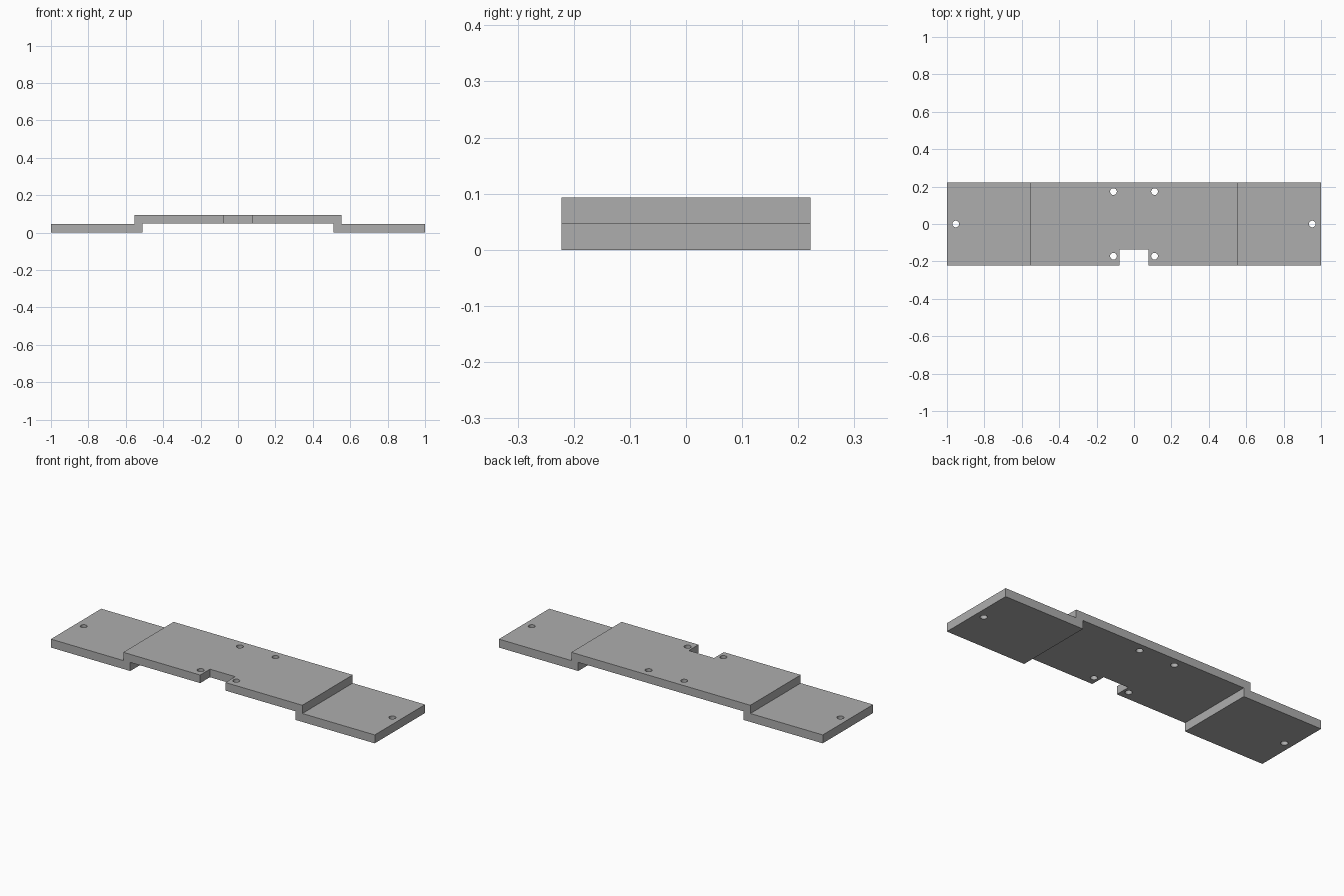
import bpy
import bmesh

cube = bpy.data.objects.get("Cube")
if cube:
    bpy.data.objects.remove(cube, do_unlink=True)

HALF_DEPTH = 0.222
HOLE_RADIUS = 0.018

metal = bpy.data.materials.new("plain_grey")
metal.use_nodes = True
grey = (0.42, 0.42, 0.42, 1)
metal.diffuse_color = grey
metal.node_tree.nodes["Principled BSDF"].inputs["Base Color"].default_value = grey


def finish(name, bm):
    bmesh.ops.recalc_face_normals(bm, faces=bm.faces[:])
    mesh = bpy.data.meshes.new(name)
    bm.to_mesh(mesh)
    bm.free()
    mesh.materials.append(metal)
    obj = bpy.data.objects.new(name, mesh)
    bpy.context.collection.objects.link(obj)
    return obj


# Stepped plate: half profile in x and z, mirrored and extruded along y
half = [(0.51, 0.048), (0.51, 0), (1, 0), (1, 0.047), (0.553, 0.047), (0.553, 0.093)]
profile = half + [(-x, z) for x, z in reversed(half)]
bm = bmesh.new()
face = bm.faces.new([bm.verts.new((x, -HALF_DEPTH, z)) for x, z in profile])
extruded = bmesh.ops.extrude_face_region(bm, geom=[face])["geom"]
moved = [v for v in extruded if isinstance(v, bmesh.types.BMVert)]
bmesh.ops.translate(bm, verts=moved, vec=(0, 2 * HALF_DEPTH, 0))
plate = finish("stepped_bracket_plate", bm)

# Cutters: front notch and six screw holes
bm = bmesh.new()
box = bmesh.ops.create_cube(bm, size=1)["verts"]
bmesh.ops.scale(bm, verts=box, vec=(0.156, 0.2, 0.4))
bmesh.ops.translate(bm, verts=box, vec=(0, -0.236, 0))
for side in (-1, 1):
    for x, y in ((0.11, 0.173), (0.11, -0.172), (0.953, 0)):
        pin = bmesh.ops.create_cone(bm, cap_ends=True, segments=32, radius1=HOLE_RADIUS,
                                    radius2=HOLE_RADIUS, depth=0.4)["verts"]
        bmesh.ops.translate(bm, verts=pin, vec=(side * x, y, 0))
cutter = finish("notch_and_hole_cutter", bm)
cutter.hide_render = True
cutter.hide_viewport = True

cut = plate.modifiers.new("notch_and_holes", "BOOLEAN")
cut.operation = "DIFFERENCE"
cut.solver = "EXACT"
cut.object = cutter

# Smooth hole walls, sharp plate edges
bpy.ops.object.select_all(action="DESELECT")
plate.select_set(True)
bpy.context.view_layer.objects.active = plate
bpy.ops.object.modifier_apply(modifier=cut.name)
bpy.data.objects.remove(cutter, do_unlink=True)
bpy.ops.object.shade_smooth_by_angle()
